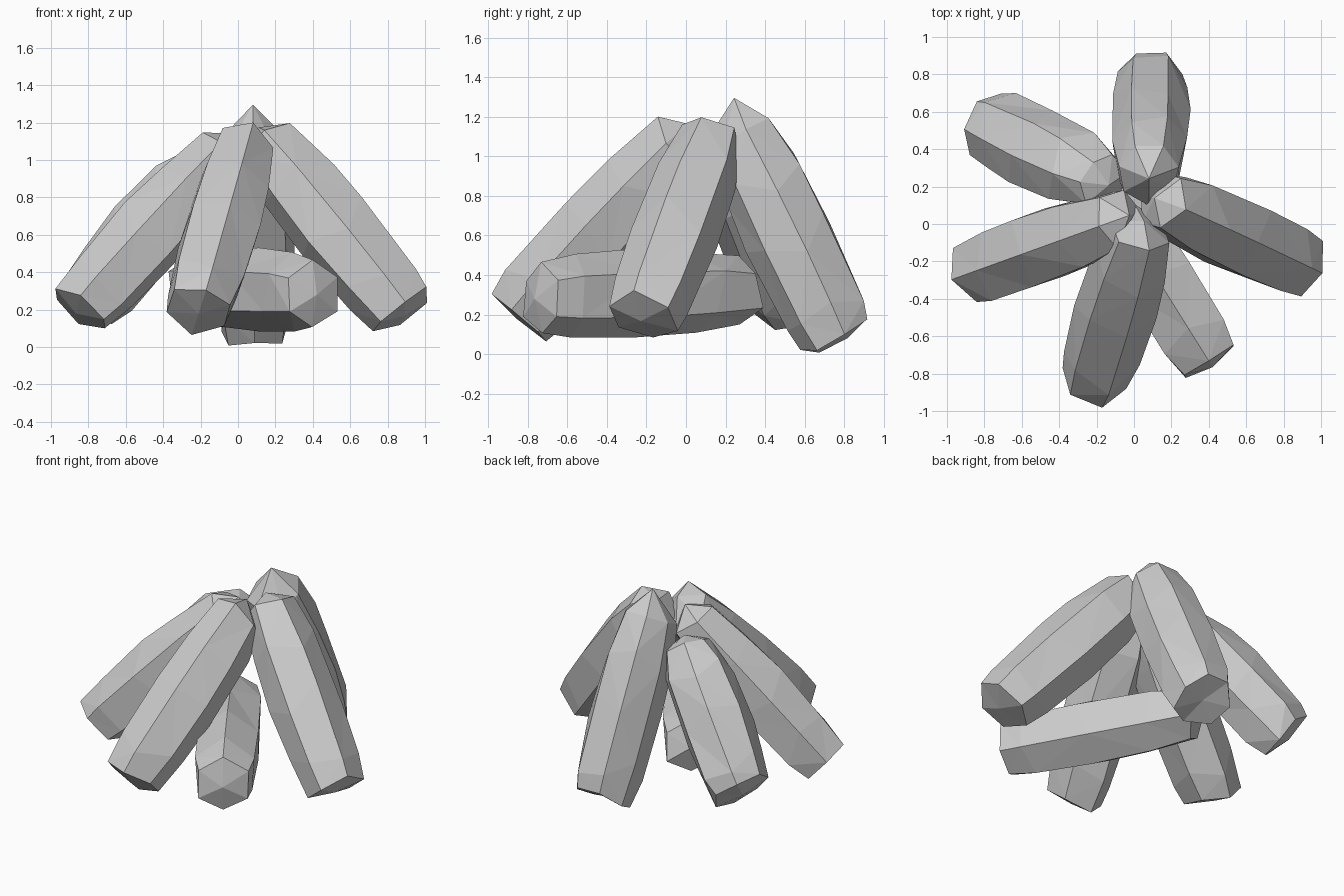
import bpy, bmesh, math, random
from mathutils import Vector

if "Cube" in bpy.data.objects:
    bpy.data.objects.remove(bpy.data.objects["Cube"])

# distance along log, size: bulging middle, chopped ends
RINGS = [(0.0, 0.90), (0.16, 1.03), (0.45, 1.08), (0.76, 1.02), (1.0, 0.82)]


def log(name, foot, tip, width, depth, turn, seed, sides=7, tip_size=1.0, point=0.1, foot_point=0.03):
    rnd = random.Random(seed)
    foot, tip = Vector(foot), Vector(tip)
    axis = (tip - foot).normalized()
    across = axis.cross(Vector((0, 0, 1))).normalized()
    up = across.cross(axis)
    bm = bmesh.new()
    rings = []
    lumps = [rnd.uniform(0.96, 1.06) for _ in range(sides)]
    for i, (t, size) in enumerate(RINGS):
        if i == len(RINGS) - 1:
            size *= tip_size
        ring = []
        for k in range(sides):
            a = math.radians(turn) + math.tau * k / sides
            r = size * lumps[k] * rnd.uniform(0.96, 1.04)
            slide = rnd.uniform(-0.08, 0.08) if 0 < i < 4 else rnd.uniform(-0.03, 0.03)
            p = foot.lerp(tip, t) + axis * slide
            ring.append(bm.verts.new(p + across * (math.cos(a) * width * r)
                                     + up * (math.sin(a) * depth * r)))
        rings.append(ring)
    # faceted bark
    for lo, hi in zip(rings, rings[1:]):
        for k in range(sides):
            n = (k + 1) % sides
            a, b, c, d = lo[k], lo[n], hi[n], hi[k]
            if (a.co - c.co).length < (b.co - d.co).length:
                bm.faces.new((a, b, c)); bm.faces.new((a, c, d))
            else:
                bm.faces.new((a, b, d)); bm.faces.new((b, c, d))
    # chopped ends, pointed at the tip
    for ring, peak in ((rings[0], foot - axis * foot_point),
                       (rings[-1], tip + axis * point + up * point * 0.3)):
        mid = bm.verts.new(peak)
        for k in range(sides):
            bm.faces.new((ring[k], ring[(k + 1) % sides], mid))
    bmesh.ops.recalc_face_normals(bm, faces=bm.faces)
    # nothing sinks below the ground
    for v in bm.verts:
        v.co.z = max(v.co.z, 0)
    mesh = bpy.data.meshes.new(name)
    bm.to_mesh(mesh)
    bm.free()
    bpy.context.collection.objects.link(bpy.data.objects.new(name, mesh))


# leaning logs
log("back_log", (0.09, 0.765, 0.085), (0.08, 0.27, 1.12), 0.203, 0.21, 12, 1, point=0.17, foot_point=0.0)
log("right_log", (0.875, -0.22, 0.19), (0.15, 0.12, 1.08), 0.20, 0.20, 25, 2, sides=6)
log("front_log", (-0.205, -0.835, 0.20), (0.04, -0.03, 1.07), 0.20, 0.205, 5, 3, sides=6)
log("left_log", (-0.845, -0.25, 0.20), (-0.07, 0.03, 1.05), 0.20, 0.20, 30, 4, sides=6)
log("back_left_log", (-0.78, 0.52, 0.26), (-0.16, 0.22, 0.97), 0.205, 0.20, 18, 5, tip_size=0.85, point=0.06)

# log lying on the ground
log("lying_log", (0.405, -0.74, 0.28), (-0.24, 0.29, 0.32), 0.195, 0.20, 30, 6, sides=6, tip_size=1.05, point=0.03)
